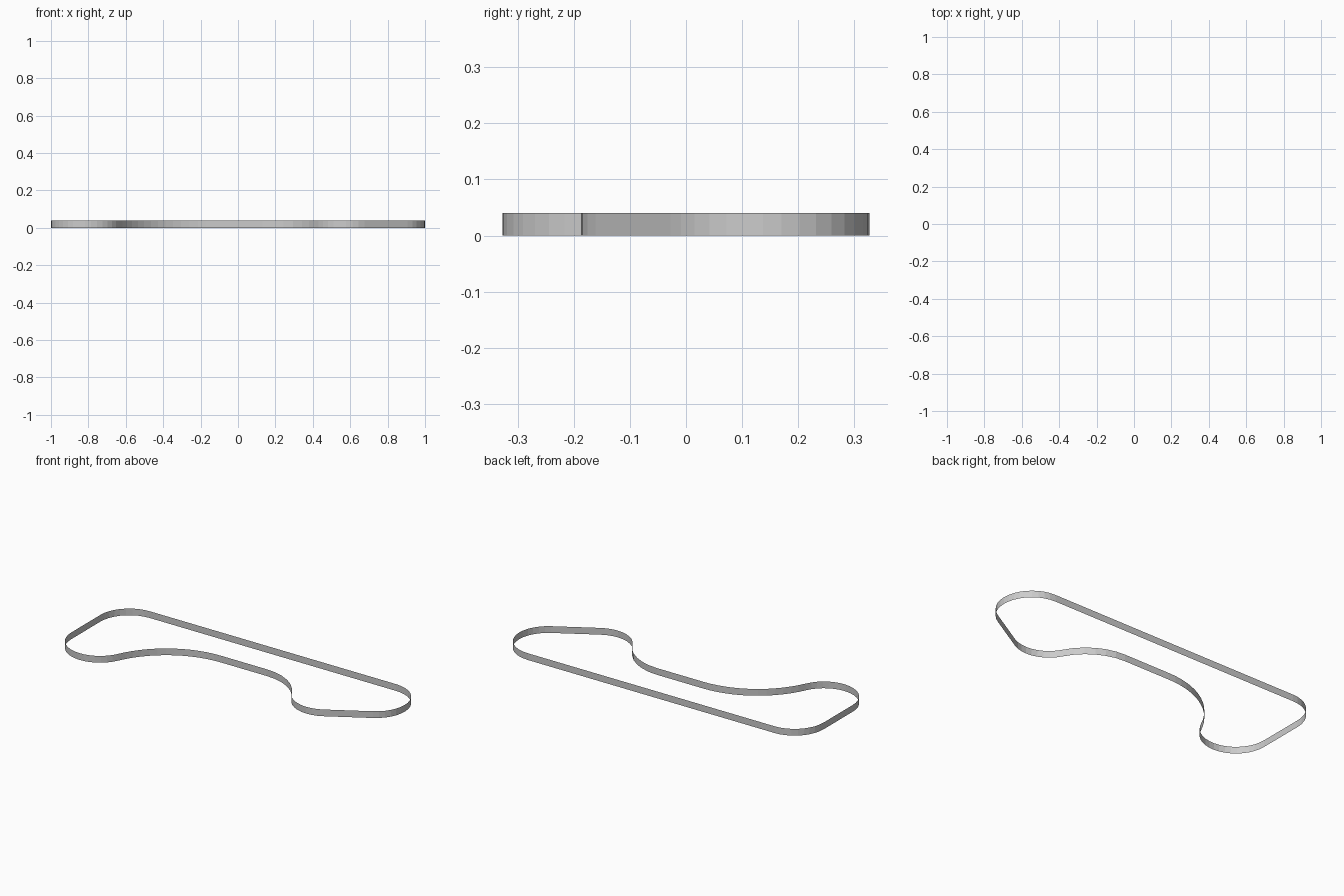
import bpy, bmesh, math

if "Cube" in bpy.data.objects:
    bpy.data.objects.remove(bpy.data.objects["Cube"])

HEIGHT = 0.04
STEP = 10  # degrees per facet

# Tangent arcs of the outline: centre x, centre y, radius, start and end angle
ARCS = [
    (0.81, 0.137, 0.19, -60, 90),          # right lobe
    (-0.81, 0.137, 0.19, 90, 180),         # back left corner
    (-0.81, -0.137, 0.19, 180, 335.3),     # front left lobe
    (-0.17, -0.4315, 0.5145, 155.3, 90),   # wide inward sweep
    (0.13, -0.237, 0.32, 90, 28.1),        # tight inward sweep
    (0.58, 0.003, 0.19, 208.1, 300),       # front right lobe
]


def outline():
    pts = []
    for cx, cy, r, a0, a1 in ARCS:
        n = max(4, round(abs(a1 - a0) / (STEP if r < 0.4 else STEP / 2)))
        for i in range(n + 1):
            a = math.radians(a0 + (a1 - a0) * i / n)
            p = (cx + r * math.cos(a), cy + r * math.sin(a))
            if not pts or math.dist(p, pts[-1]) > 0.004:
                pts.append(p)
    return pts


# Thin upright band swept along the closed outline
bm = bmesh.new()
pts = outline()
low = [bm.verts.new((x, y, 0)) for x, y in pts]
high = [bm.verts.new((x, y, HEIGHT)) for x, y in pts]
for i in range(len(pts)):
    j = (i + 1) % len(pts)
    bm.faces.new((low[i], low[j], high[j], high[i]))
mesh = bpy.data.meshes.new("outline_band")
bm.to_mesh(mesh)
bm.free()
band = bpy.data.objects.new("outline_band", mesh)
bpy.context.collection.objects.link(band)
